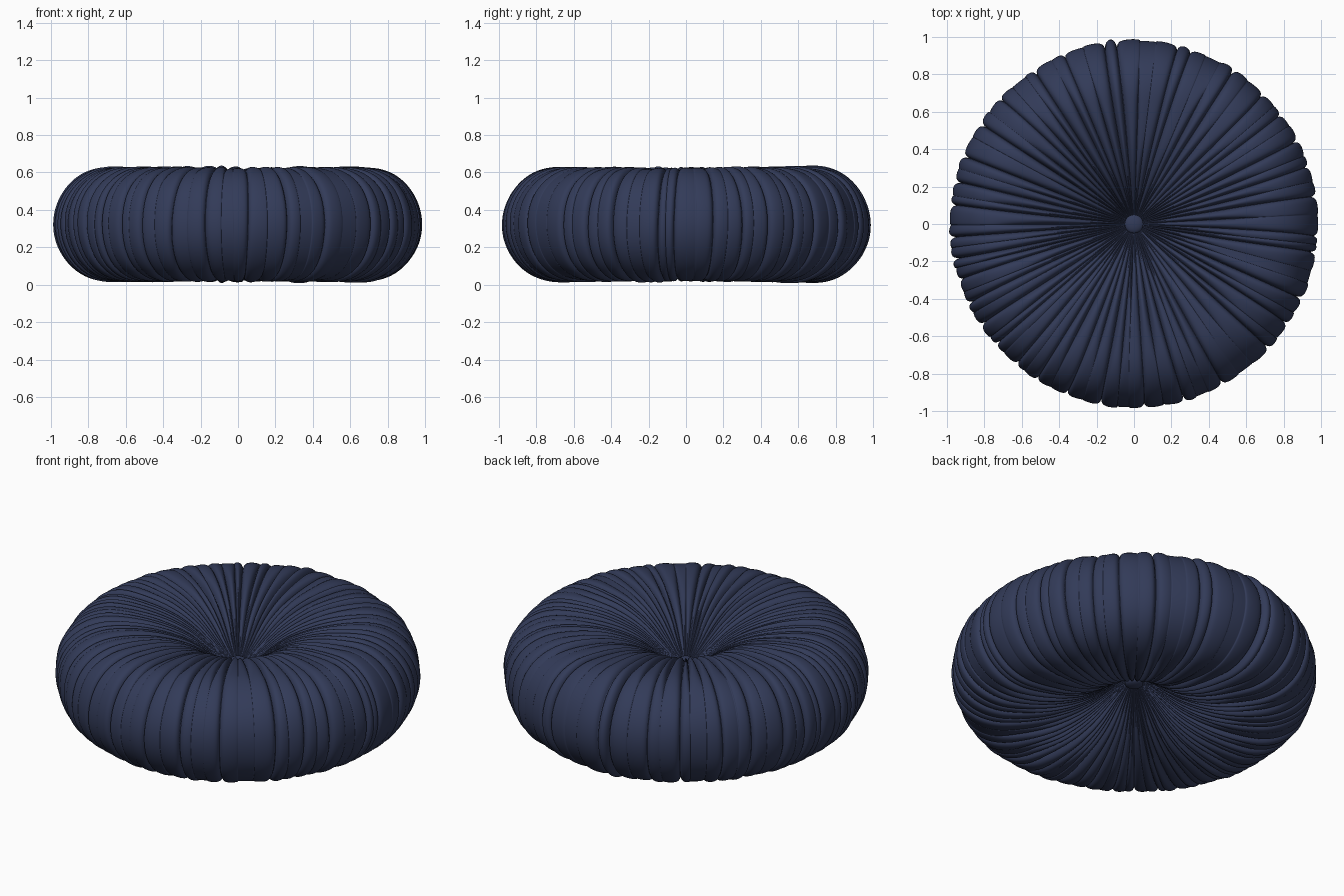
import bpy, bmesh, math, random
from mathutils import Vector
from mathutils.geometry import interpolate_bezier

if "Cube" in bpy.data.objects:
    bpy.data.objects.remove(bpy.data.objects["Cube"])

random.seed(7)
MID = 0.322

navy = bpy.data.materials.new("navy fabric")
navy.diffuse_color = (0.032, 0.043, 0.098, 1)
navy.use_nodes = True
navy.node_tree.nodes["Principled BSDF"].inputs["Base Color"].default_value = navy.diffuse_color

# Half profile (r, height above the middle): centre dimple to the outer equator
segs = [((0.0, 0.045), (0.06, 0.05), (0.14, 0.125), (0.24, 0.19)),
        ((0.24, 0.19), (0.36, 0.265), (0.52, 0.298), (0.68, 0.298)),
        ((0.68, 0.298), (0.865, 0.298), (0.978, 0.16), (0.978, 0.0))]
half = []
for s, n in zip(segs, (14, 18, 22)):
    pts = interpolate_bezier(*[Vector((p[0], p[1], 0)) for p in s], n + 1)
    half += pts[:-1]
half.append(Vector((0.978, 0, 0)))
prof = half + [Vector((p.x, -p.y, 0)) for p in reversed(half[:-1])]
prof = prof[1:-1]
N = len(prof)

# Pleat lines that run all the way round, plus short ones gathered at the centre
main = [9, 18, 27, 36, 45, 57, 73, 77, 95, 100, 112, 123, 136, 147, 158, 167, 175, 184,
        191, 197, 205, 214, 221, 230, 238, 249, 260, 273, 285, 299, 317, 327, 336, 350, 357]
creases = []
for i, a in enumerate(main):
    b = main[(i + 1) % len(main)]
    gap = (b - a) % 360
    creases.append(dict(a=a, full=True))
    for k in range(1 if gap < 13 else 2):
        if gap > 5:
            m = 1 if gap < 13 else 2
            creases.append(dict(a=a + gap * (k + 1 + random.uniform(-.2, .2)) / (m + 1), full=False))
for c in creases:
    c["depth"] = random.uniform(0.7, 1.2)
    c["top"] = random.uniform(0.25, 0.75)
    c["bot"] = random.uniform(0.25, 0.75)
    c["wave"] = random.uniform(-1.3, 1.3) if c["full"] else random.uniform(-.6, .6)
    c["ph"] = random.uniform(0, 6.28)
    c["saw"] = random.uniform(-0.014, 0.014)
    c["puff"] = random.uniform(0.010, 0.018)


def strength(c, p):
    if c["full"]:
        return c["depth"]
    reach = c["top"] if p.y > 0 else c["bot"]
    if p.x > reach + 0.15:
        return 0.0
    return c["depth"] * min(1, (reach + 0.15 - p.x) / 0.25)


def angle(c, t, r):
    return math.radians(c["a"] + c["wave"] * r * math.sin(4.5 * t + c["ph"]))


# Cushion cover: columns packed tightly beside each pleat line
bm = bmesh.new()
SUB = 12
cols = []
for i, c in enumerate(creases):
    d = creases[(i + 1) % len(creases)]
    for k in range(SUB):
        f = 0.5 - 0.5 * math.cos(math.pi * k / SUB)
        col = []
        for j, p in enumerate(prof):
            t = j / (N - 1)
            tan = (prof[min(j + 1, N - 1)] - prof[max(j - 1, 0)]).normalized()
            nr, nz = -tan.y, tan.x
            a0, a1 = angle(c, t, p.x), angle(d, t, p.x)
            if a1 < a0 - 1:
                a1 += 2 * math.pi
            th = a0 + (a1 - a0) * f
            s0, s1 = strength(c, p), strength(d, p)
            amp = min(1, p.x / 0.45)
            w = abs(a1 - a0) * p.x
            groove = 0.024 * max(s0 * math.exp(-(f * w / 0.008)),
                                 s1 * math.exp(-((1 - f) * w / 0.008)))
            sm = min(1, 0.5 * (s0 + s1))
            off = amp * (c["puff"] * sm * math.sin(math.pi * f) ** 0.6
                         + c["saw"] * sm * (f - 0.5) - groove)
            # soft wrinkles across the cloth
            off += 0.003 * amp * math.sin(9 * th + 14 * t) * math.sin(5 * th - 23 * t)
            r = max(0.002, p.x + nr * off)
            z = MID + p.y + nz * off
            col.append(bm.verts.new((r * math.cos(th), r * math.sin(th), z)))
        cols.append(col)
for i, a in enumerate(cols):
    b = cols[(i + 1) % len(cols)]
    for j in range(N - 1):
        bm.faces.new((a[j], a[j + 1], b[j + 1], b[j]))
bm.faces.new([c[0] for c in cols])
bm.faces.new([c[-1] for c in reversed(cols)])
bmesh.ops.recalc_face_normals(bm, faces=bm.faces)
me = bpy.data.meshes.new("cushion_cover")
bm.to_mesh(me)
bm.free()
me.materials.append(navy)
cover = bpy.data.objects.new("cushion_cover", me)
bpy.context.collection.objects.link(cover)
for poly in me.polygons:
    poly.use_smooth = True

# Buttons in the top and bottom dimples
for name, sgn in (("top_button", 1), ("bottom_button", -1)):
    bpy.ops.mesh.primitive_uv_sphere_add(segments=32, ring_count=16, radius=1,
                                         location=(0, 0, MID + sgn * 0.068))
    o = bpy.context.object
    o.name = name
    o.scale = (0.05, 0.05, 0.022)
    o.data.materials.append(navy)
    bpy.ops.object.shade_smooth()
